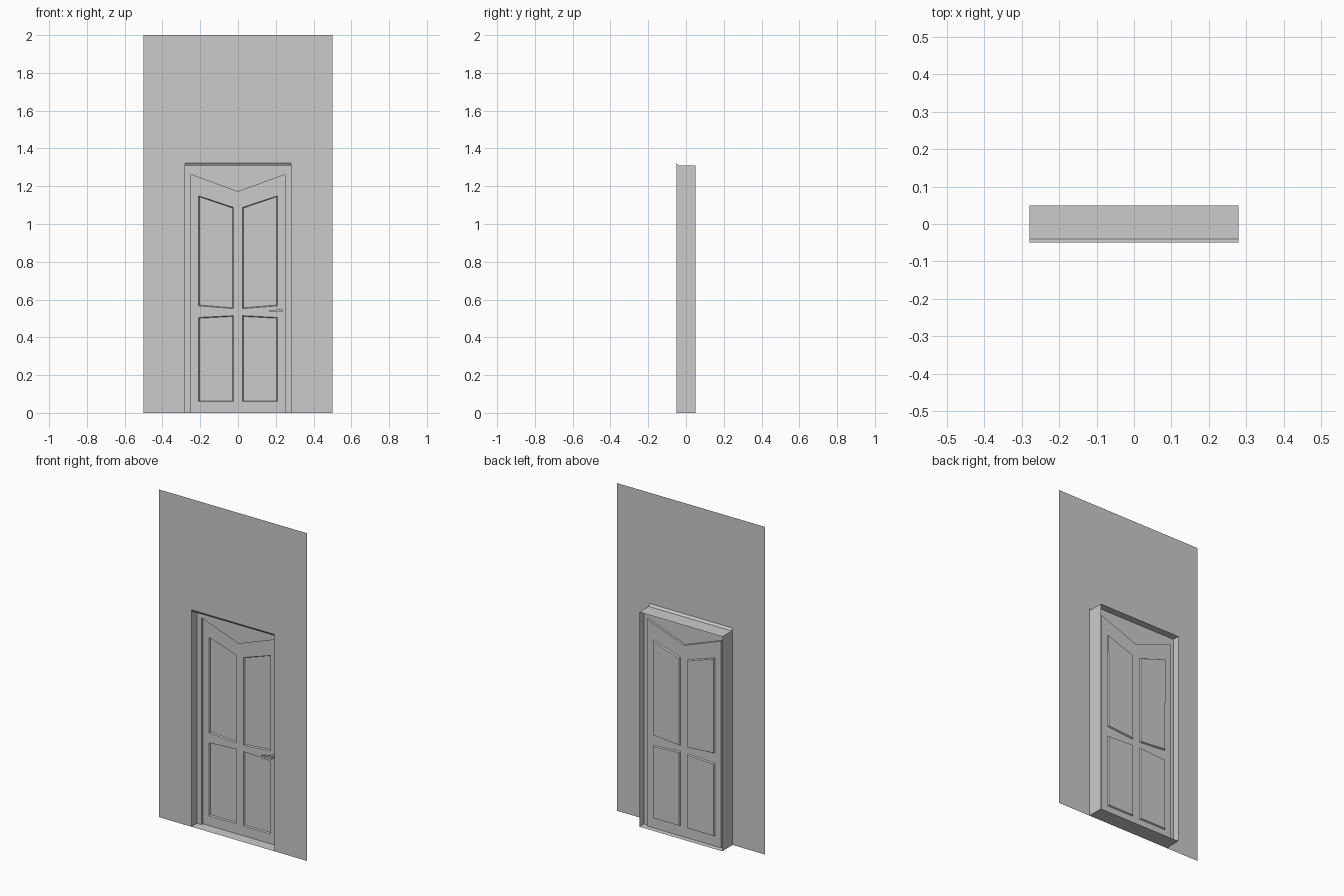
import bpy, bmesh

if "Cube" in bpy.data.objects:
    bpy.data.objects.remove(bpy.data.objects["Cube"])

Y_WALL, Y_FRAME, Y_LEAF, Y_PANEL, Y_BACK = -0.05, 0.005, 0.018, 0.026, 0.05
W, INNER = 0.28, 0.25


def make(name, verts, faces, mirror=True):
    me = bpy.data.meshes.new(name)
    me.from_pydata(verts, [], faces)
    ob = bpy.data.objects.new(name, me)
    bpy.context.collection.objects.link(ob)
    if mirror:
        m = ob.modifiers.new("Mirror", 'MIRROR')
        m.use_clip = True
    return ob


def plate(name, pts, y):
    """Flat mirrored sheet from an x,z outline."""
    return make(name, [(x, y, z) for x, z in pts], [range(len(pts))])


def strip(name, pts, y0, y1):
    """Mirrored band running from y0 to y1 along an x,z path."""
    n = len(pts)
    verts = [(x, y0, z) for x, z in pts] + [(x, y1, z) for x, z in pts]
    return make(name, verts, [(i, i + 1, n + i + 1, n + i) for i in range(n - 1)])


# wall sheet around the opening
plate("wall", [(-.5, 0), (-W, 0), (-W, 1.324), (0, 1.324), (0, 2), (-.5, 2)], Y_WALL)

# reveal: floor, sides and head, with a small sloped lip at the top front
strip("reveal", [(0, 0), (-W, 0), (-W, 1.31), (0, 1.31)], -0.04, Y_BACK)
make("reveal_lip",
     [(0, Y_WALL, 0), (-W, Y_WALL, 0), (-W, Y_WALL, 1.324), (0, Y_WALL, 1.324),
      (0, -.04, 0), (-W, -.04, 0), (-W, -.04, 1.31), (0, -.04, 1.31)],
     [(0, 1, 5, 4), (1, 2, 6, 5), (2, 3, 7, 6)])

# door frame with the V-shaped head, and its inner return
edge = [(-INNER, 0), (-INNER, 1.262), (0, 1.17)]
plate("door_frame", [(-W, 0)] + edge + [(0, 1.31), (-W, 1.31)], Y_FRAME)
strip("frame_return", edge, Y_FRAME, Y_LEAF)

# door leaf: slanted rows, recessed panels
cols = [INNER, 0.208, 0.025, 0]
rows = [(0, 0), (.06, .06), (.503, .516), (.57, .55), (1.163, 1.08), (1.262, 1.17)]
verts = [(-x, Y_LEAF, b + (a - b) * x / INNER) for a, b in rows for x in cols]
n = len(cols)
faces = [(r * n + c, r * n + c + 1, (r + 1) * n + c + 1, (r + 1) * n + c)
         for r in range(len(rows) - 1) for c in range(n - 1)]
leaf = make("door_leaf", verts, faces)
bm = bmesh.new()
bm.from_mesh(leaf.data)
bm.faces.ensure_lookup_table()
panels = [bm.faces[r * (n - 1) + 1] for r in (1, 3)]
bmesh.ops.inset_individual(bm, faces=panels, thickness=0.006)
for f in panels:
    for v in f.verts:
        v.co.y = Y_PANEL
bm.to_mesh(leaf.data)
bm.free()


def prism(name, pts, y0, y1):
    """Closed solid from an x,z outline."""
    k = len(pts)
    verts = [(x, y0, z) for x, z in pts] + [(x, y1, z) for x, z in pts]
    sides = [(i, k + i, k + (i + 1) % k, (i + 1) % k) for i in range(k)]
    return make(name, verts, [range(k), range(2 * k - 1, k - 1, -1)] + sides, False)


# handle: neck and tapered lever
prism("handle_neck", [(.217, .534), (.235, .534), (.235, .551), (.217, .551)], -.004, Y_LEAF)
prism("handle_lever", [(.165, .537), (.235, .534), (.235, .551), (.165, .541)], -.014, -.004)
